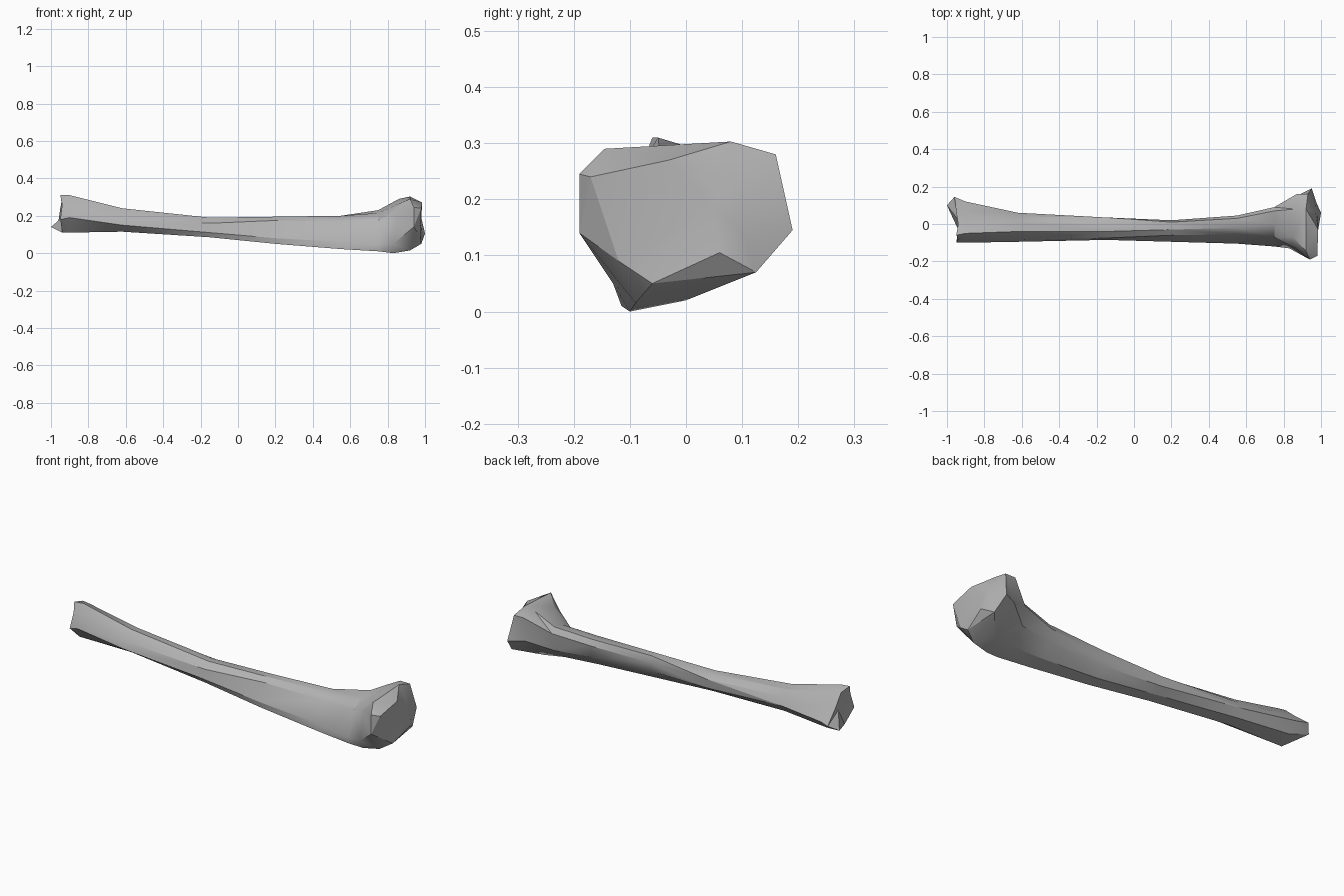
import bpy
import bmesh
import math

# Remove only the default object
default_cube = bpy.data.objects.get("Cube")
if default_cube:
    bpy.data.objects.remove(default_cube, do_unlink=True)

UNIT = 0.01  # tables below are in hundredths


def make_material(name, value):
    material = bpy.data.materials.new(name)
    material.use_nodes = True
    color = (value, value, value, 1.0)
    material.diffuse_color = color
    shader = material.node_tree.nodes["Principled BSDF"]
    shader.inputs["Base Color"].default_value = color
    shader.inputs["Roughness"].default_value = 0.8
    return material


def section(x, *outline):
    """Cross-section of the shaft at one x, as (y, z) pairs."""
    return [(x, y, z) for y, z in outline]


# Every outline runs: lower crest, front low, front ridge, top front,
# top back, back high, back, underside

# Narrow end, with a pointed spur at the back
narrow_rim = [(-94, -3, 11), (-95, -10, 18), (-94, -8, 26), (-95, -6, 31),
              (-94, 0, 29.5), (-95, 6, 24), (-96, 14.5, 17), (-100, 10, 14)]
narrow_hollow = (-93, 1, 20)

# Long slender shaft
shaft = [
    section(-90, (-3, 11), (-10, 19), (-8, 26), (-5, 31), (0, 29), (6, 23), (12, 17), (7, 12)),
    section(-62, (-4, 11.5), (-9.5, 15), (-8.5, 19), (-4, 24), (1, 23), (4, 20), (6, 16), (3, 12)),
    section(-15, (-7, 8.5), (-8.5, 11), (-7.5, 16), (-4, 19), (0, 19), (3.5, 17), (3, 12), (-1, 9)),
    section(20, (-9, 5), (-9.5, 8), (-6, 17.5), (-3, 19.5), (1, 19.5), (2, 16), (1, 11), (-3, 6)),
    section(55, (-10.5, 2.2), (-10.5, 6), (-5.5, 17), (-2, 20), (3, 20), (4.5, 17), (3, 10), (-3, 4)),
    section(75, (-11.5, 1), (-12, 4.5), (-7, 17.5), (0, 21.5), (7, 23), (9, 20), (7, 10), (-2, 3)),
]

# Flared head: neck, widest rim, then the two faceted joint faces
head_neck = [(83, -10, 0), (83, -13, 5), (85, -12, 22), (85, -7, 26),
             (86, 8, 29), (87, 16, 28), (87, 15, 15), (86, 0, 2)]
head_rim = [(92, -9, 1.5), (94, -19, 14), (94, -19, 24.5), (92, -14.5, 29),
            (92, 8, 30.3), (93, 16, 28), (95, 19, 14.5), (97, 12.5, 7)]
head_face = [(98, -6, 5), (97.5, -12, 9), (98, -17, 24), (98.5, -3, 27),
             (97, 7, 23.5), (97, 10, 22), (98, 10, 14), (100, 6, 10.5)]
head_groove = (98, 5, 19)


def build_lofted(name, rings, start_hub, end_hub, material):
    """Join matching rings with triangulated bands and fan both ends to a hub."""
    bm = bmesh.new()

    def add_point(point):
        return bm.verts.new([c * UNIT for c in point])

    loops = [[add_point(point) for point in ring] for ring in rings]
    count = len(loops[0])
    for near, far in zip(loops, loops[1:]):
        for i in range(count):
            j = (i + 1) % count
            bm.faces.new((near[i], near[j], far[j], far[i]))
    for loop, hub in ((loops[0], start_hub), (loops[-1], end_hub)):
        center = add_point(hub)
        for i in range(count):
            bm.faces.new((loop[i], loop[(i + 1) % count], center))
    bmesh.ops.triangulate(bm, faces=bm.faces[:], quad_method="SHORT_EDGE")
    bmesh.ops.recalc_face_normals(bm, faces=bm.faces[:])

    mesh = bpy.data.meshes.new(name)
    bm.to_mesh(mesh)
    bm.free()
    mesh.materials.append(material)
    obj = bpy.data.objects.new(name, mesh)
    bpy.context.collection.objects.link(obj)
    return obj


bone = build_lofted(
    "leg_bone",
    [narrow_rim, *shaft, head_neck, head_rim, head_face],
    narrow_hollow,
    head_groove,
    make_material("bone grey", 0.45),
)

# Soft shaft facets, crisp edges at the ends
bpy.ops.object.select_all(action="DESELECT")
bone.select_set(True)
bpy.context.view_layer.objects.active = bone
bpy.ops.object.shade_smooth_by_angle(angle=math.radians(30))
